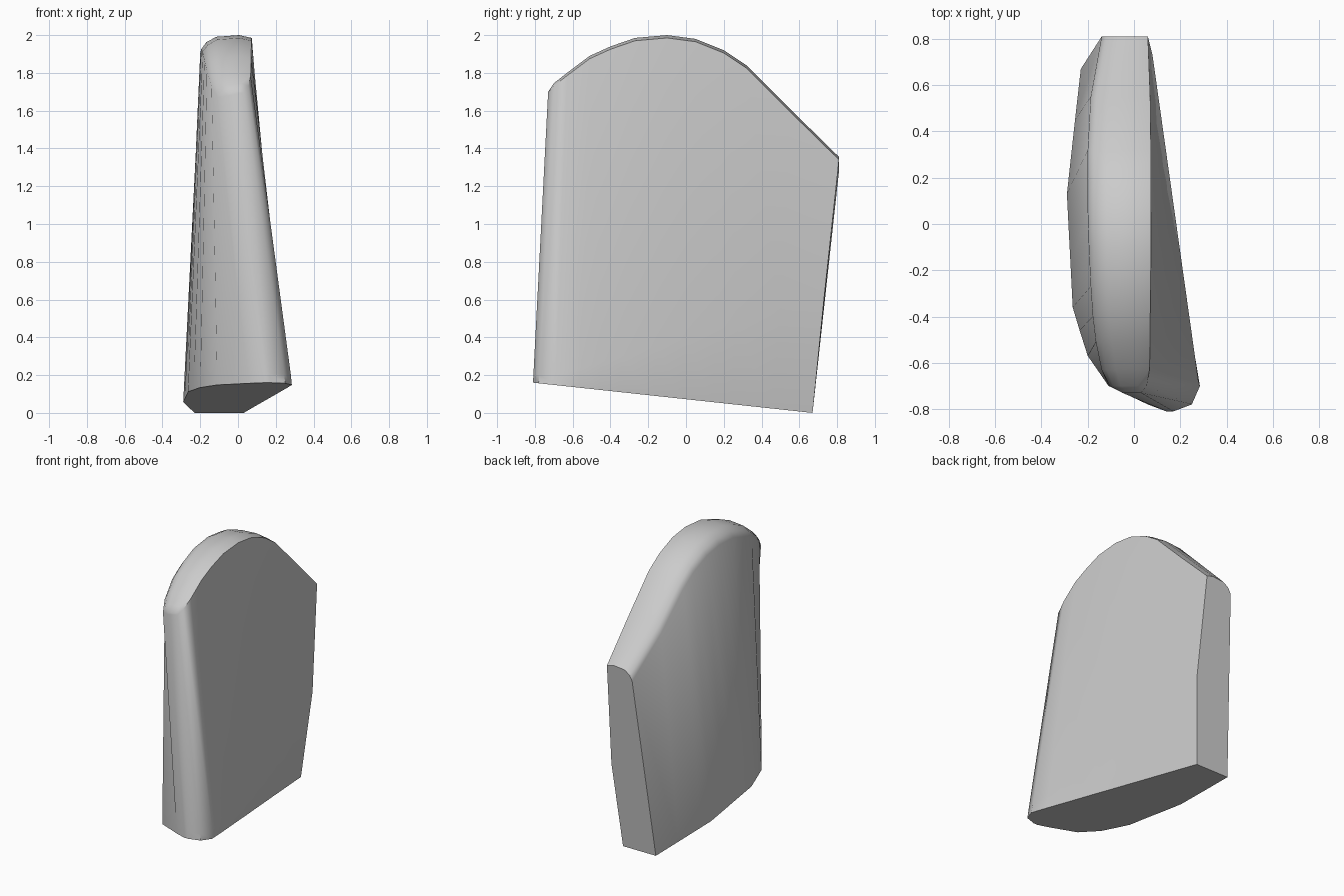
import bpy
import bmesh
from mathutils import Vector

cube = bpy.data.objects.get("Cube")
if cube:
    bpy.data.objects.remove(cube, do_unlink=True)

# One plain grey material
grey = bpy.data.materials.new("plain grey")
grey.use_nodes = True
grey.diffuse_color = (0.6, 0.6, 0.6, 1)
shader = next(n for n in grey.node_tree.nodes if n.type == 'BSDF_PRINCIPLED')
shader.inputs["Base Color"].default_value = grey.diffuse_color

# Stations from front to back:
# foot y, foot left x, foot right x, top y, top left x, top right x, top z
stations = [
    (-.81, .14, .17, -.73, -.05, .03, 1.7),
    (-.78, .06, .25, -.7, -.105, .055, 1.745),
    (-.7, -.11, .285, -.63, -.14, .067, 1.8),
    (-.57, -.2, .263, -.51, -.165, .07, 1.89),
    (-.46, -.235, .242, -.4, -.178, .07, 1.94),
    (-.36, -.265, .223, -.27, -.187, .072, 1.985),
    (-.18, -.274, .19, -.1, -.195, .073, 2),
    (-.03, -.282, .161, .05, -.2, .073, 1.98),
    (.13, -.29, .131, .2, -.2, .073, 1.92),
    (.23, -.279, .112, .32, -.2, .073, 1.84),
    (.45, -.255, .071, .55, -.187, .07, 1.61),
    (.67, -.23, .03, .81, -.14, .06, 1.355),
]
# Crown section: fraction across the width, share of the edge drop
crown = [(0, 1), (.1, .5), (.3, .12), (.75, 0), (1, .2)]
# Faint diagonal fold across the broad side
fold_front = Vector((.28, -.69, .2))
fold_back = Vector((.08, .73, .6))


def section(index, foot_y, foot_l, foot_r, top_y, top_l, top_r, top_z):
    """Points around one slice, from the left foot over the crown to the right foot."""
    foot_z = .16 * (.67 - foot_y) / 1.48
    drop = .02 if index == 0 else .075
    over = [Vector((top_l + f * (top_r - top_l), top_y, top_z - d * drop))
            for f, d in crown]
    left = Vector((foot_l, foot_y, foot_z))
    right = Vector((foot_r, foot_y, foot_z))
    if index < 2:
        fold = right.lerp(over[-1], .03)
    else:
        fold = fold_front.lerp(fold_back, (foot_y + .7) / 1.37)
    return [left] + over + [fold, right]


# Loft the slices, then close the foot and both ends
bm = bmesh.new()
rings = [[bm.verts.new(p) for p in section(i, *s)] for i, s in enumerate(stations)]
for a, b in zip(rings, rings[1:]):
    for j in range(len(a) - 1):
        bm.faces.new((a[j], a[j + 1], b[j + 1], b[j]))
bm.faces.new(rings[0])
bm.faces.new(rings[-1])
bm.faces.new([r[0] for r in rings] + [r[-1] for r in reversed(rings)])
bmesh.ops.recalc_face_normals(bm, faces=bm.faces)

mesh = bpy.data.meshes.new("tapered_slab")
bm.to_mesh(mesh)
bm.free()
mesh.materials.append(grey)
slab = bpy.data.objects.new("tapered_slab", mesh)
bpy.context.collection.objects.link(slab)

# Smooth sides and crown with crisp rims
bpy.ops.object.select_all(action='DESELECT')
slab.select_set(True)
bpy.context.view_layer.objects.active = slab
bpy.ops.object.shade_smooth_by_angle(angle=.8)
